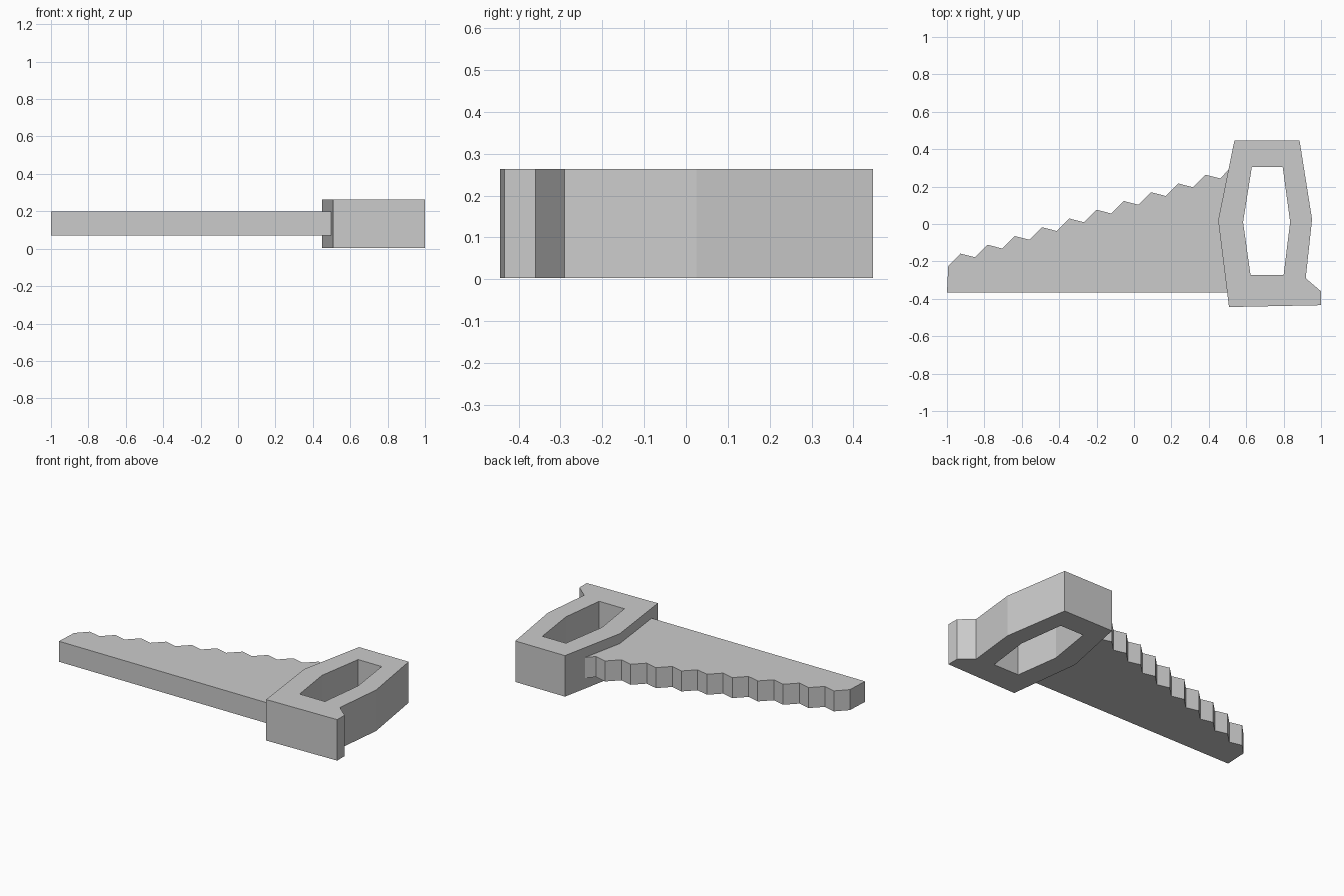
import bpy

if "Cube" in bpy.data.objects:
    bpy.data.objects.remove(bpy.data.objects["Cube"])


def prism(name, loops, z0, z1):
    """Extrude closed outlines (inner loops become holes) from z0 to z1."""
    curve = bpy.data.curves.new(name, 'CURVE')
    curve.dimensions = '2D'
    curve.fill_mode = 'BOTH'
    curve.extrude = (z1 - z0) / 2
    for pts in loops:
        spline = curve.splines.new('POLY')
        spline.points.add(len(pts) - 1)
        for p, (x, y) in zip(spline.points, pts):
            p.co = (x, y, 0, 1)
        spline.use_cyclic_u = True
        spline.use_smooth = False
    obj = bpy.data.objects.new(name, curve)
    obj.location.z = (z0 + z1) / 2
    bpy.context.collection.objects.link(obj)
    bpy.ops.object.select_all(action='DESELECT')
    obj.select_set(True)
    bpy.context.view_layer.objects.active = obj
    bpy.ops.object.convert(target='MESH')
    bpy.ops.object.shade_flat()
    return bpy.context.object


# Blade: straight back edge, tapered edge with ten repeated teeth
blade = [(0.50, -0.367), (-1.0, -0.367), (-0.993, -0.225)]
for i in range(10):
    dx, dy = 0.1457 * i, 0.0468 * i
    blade += [(-0.928 + dx, -0.158 + dy), (-0.85 + dx, -0.178 + dy)]
blade.append((0.505, 0.29))
prism("saw_blade", [blade], 0.07, 0.20)

# Handle: angular grip with a six-sided finger hole and a heel spur
outer = [(0.537, 0.447), (0.885, 0.447), (0.952, 0.025), (0.918, -0.29),
         (1.0, -0.36), (1.0, -0.434), (0.508, -0.444), (0.45, 0.02)]
hole = [(0.63, 0.305), (0.795, 0.305), (0.835, 0.01),
        (0.80, -0.272), (0.623, -0.272), (0.583, 0.01)]
prism("saw_handle", [outer, hole], 0.003, 0.263)
